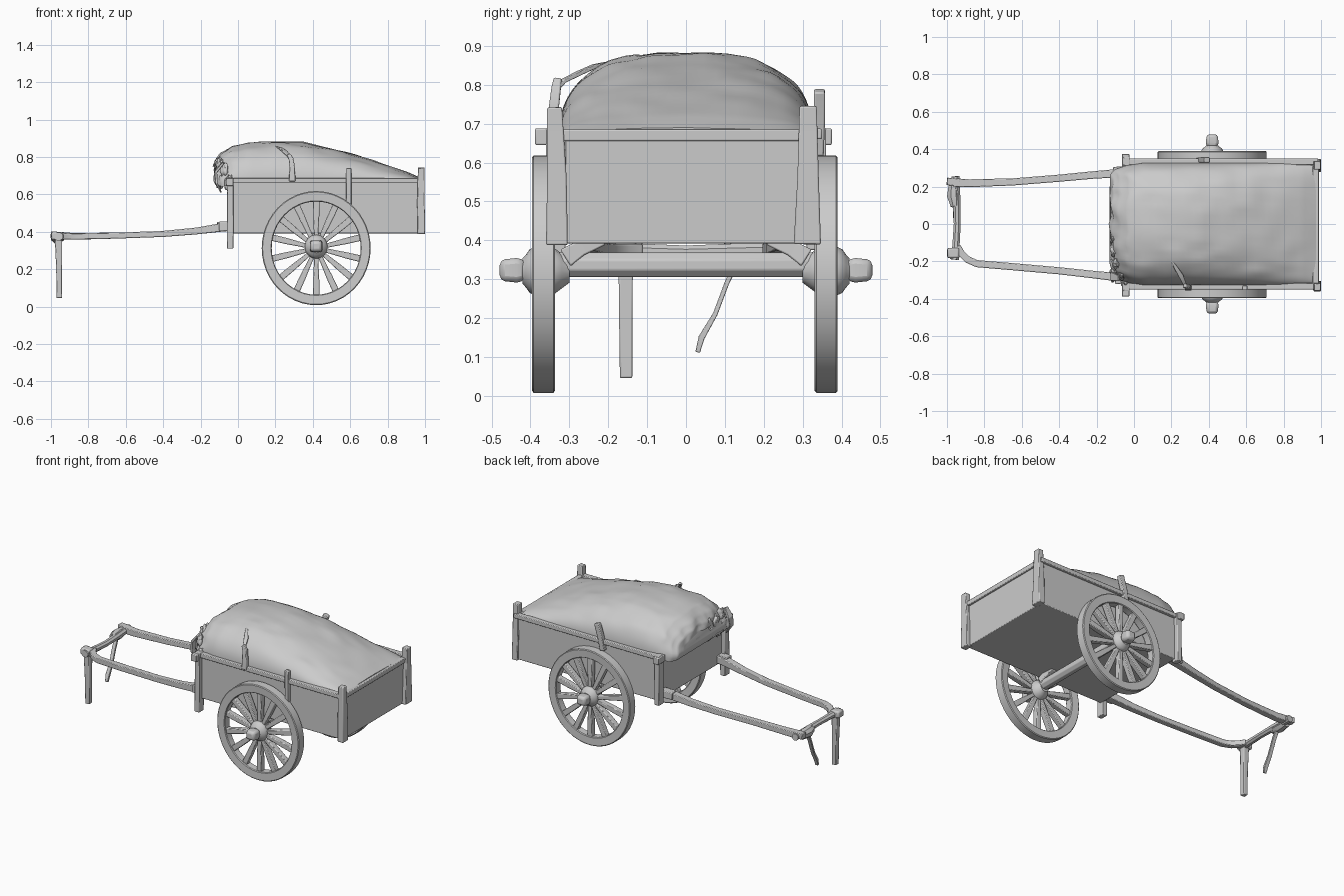
import bpy, bmesh, random
from math import sin, cos, pi, copysign
from mathutils import Vector, noise

random.seed(4)


def finish(name, bm, angle=0.6, bevel=0.0):
    bmesh.ops.recalc_face_normals(bm, faces=bm.faces[:])
    me = bpy.data.meshes.new(name)
    bm.to_mesh(me)
    bm.free()
    ob = bpy.data.objects.new(name, me)
    bpy.context.collection.objects.link(ob)
    if bevel:
        m = ob.modifiers.new("worn_edges", 'BEVEL')
        m.width, m.segments = bevel, 2
    bpy.ops.object.select_all(action='DESELECT')
    ob.select_set(True)
    bpy.context.view_layer.objects.active = ob
    bpy.ops.object.shade_smooth_by_angle(angle=angle)
    return ob


def box(name, x, y, z, bevel=0.004):
    """Block from (min, max) pairs on each axis."""
    bm = bmesh.new()
    bmesh.ops.create_cube(bm, size=1)
    for v in bm.verts:
        v.co = [(a + b) / 2 + (b - a) * c for (a, b), c in zip((x, y, z), v.co)]
    return finish(name, bm, bevel=bevel)


def loft(bm, rings):
    rows = [[bm.verts.new(p) for p in r] for r in rings]
    n = len(rows[0])
    for a, b in zip(rows, rows[1:]):
        for i in range(n):
            bm.faces.new((a[i], a[(i + 1) % n], b[(i + 1) % n], b[i]))
    bm.faces.new(rows[0])
    bm.faces.new(rows[-1][::-1])


def sweep(bm, pts, sizes, ref, sides=4):
    """Beam along pts; sizes are (across, along ref) full widths."""
    pts = [Vector(p) for p in pts]
    rings = []
    for i, p in enumerate(pts):
        t = (pts[min(i + 1, len(pts) - 1)] - pts[max(i - 1, 0)]).normalized()
        a = t.cross(Vector(ref)).normalized()
        b = a.cross(t)
        w, h = sizes[i] if isinstance(sizes, list) else sizes
        k = 0.7071 if sides == 4 else 0.5
        rings.append([p + a * w * k * cos(q) + b * h * k * sin(q)
                      for q in [2 * pi * (j + 0.5) / sides for j in range(sides)]])
    loft(bm, rings)


def beam(name, pts, sizes, ref=(0, 0, 1), sides=4, bevel=0.004):
    bm = bmesh.new()
    sweep(bm, pts, sizes, ref, sides)
    return finish(name, bm, bevel=bevel)


WX = 0.955  # wheels are slightly taller than long


def lathe(bm, prof, cx, cz, n, closed=False):
    """Spin (radius, y) profile about the wheel axis."""
    rows = [[bm.verts.new((cx + WX * r * cos(2 * pi * i / n), y, cz + r * sin(2 * pi * i / n)))
             for i in range(n)] for r, y in prof]
    pairs = list(zip(rows, rows[1:])) + ([(rows[-1], rows[0])] if closed else [])
    for a, b in pairs:
        for i in range(n):
            j = (i + 1) % n
            bm.faces.new((a[i], a[j], b[j], b[i]))
    if not closed:
        bm.faces.new(rows[0])
        bm.faces.new(rows[-1])


# Wheels, hubs and axle
CX, CZ = 0.418, 0.313
for s, side in ((-1, "front"), (1, "back")):
    off = -0.003
    bm = bmesh.new()
    lathe(bm, [(0.305, s * 0.338 + off), (0.305, s * 0.389 + off), (0.3, s * 0.393 + off),
               (0.253, s * 0.391 + off), (0.249, s * 0.386 + off), (0.249, s * 0.343 + off),
               (0.253, s * 0.338 + off), (0.3, s * 0.334 + off)], CX, CZ, 48, True)
    finish(side + "_wheel_rim", bm)
    bm = bmesh.new()
    for i in range(14):
        a = 2 * pi * (i + 0.5) / 14
        d = Vector((WX * cos(a), 0, sin(a)))
        c = Vector((CX, s * 0.367, CZ))
        sweep(bm, [c + d * r for r in (0.04, 0.1, 0.17, 0.255)],
              [(0.022, 0.034), (0.026, 0.036), (0.033, 0.034), (0.035, 0.032)], (0, 1, 0))
    finish(side + "_wheel_spokes", bm, bevel=0.004)
    bm = bmesh.new()
    lathe(bm, [(0.03, s * 0.3), (0.045, s * 0.32), (0.06, s * 0.34), (0.064, s * 0.385),
               (0.056, s * 0.402), (0.042, s * 0.412), (0.033, s * 0.42)], CX, CZ + 0.008, 16)
    finish(side + "_wheel_hub", bm)
    beam(side + "_axle_nut", [(CX, s * 0.41, CZ + 0.01), (CX, s * 0.435, CZ + 0.01), (CX, s * 0.479, CZ + 0.01)],
         [(0.055, 0.05), (0.068, 0.063), (0.058, 0.054)], bevel=0.014)
    # bolster between axle and bed
    beam(side + "_axle_bolster", [(CX, s * 0.31, 0.355), (CX, s * 0.27, 0.38), (CX, s * 0.21, 0.398)],
         [(0.07, 0.05), (0.06, 0.04), (0.05, 0.02)])
beam("axle", [(CX, -0.34, 0.337), (CX, 0.34, 0.337)], (0.065, 0.068), sides=8)

# Cart bed
box("bed_floor", (-0.03, 0.975), (-0.325, 0.32), (0.392, 0.415))
box("tail_board", (0.955, 0.975), (-0.32, 0.32), (0.40, 0.675))
box("head_board", (-0.035, -0.012), (-0.32, 0.32), (0.395, 0.67))
box("tail_rail", (0.955, 0.988), (-0.32, 0.31), (0.655, 0.685))
box("head_rail", (-0.065, -0.025), (-0.388, 0.375), (0.645, 0.688))
for s, side in ((-1, "front"), (1, "back")):
    box(side + "_side_board", (-0.03, 0.98), sorted((s * 0.308, s * 0.332)), (0.392, 0.672))
    box(side + "_top_rail", (-0.05, 0.985), sorted((s * 0.315, s * 0.35)), (0.66, 0.687))
    beam(side + "_head_post", [(-0.042, s * 0.335, 0.31 if s < 0 else 0.375), (-0.04, s * 0.335, 0.69)],
         (0.034, 0.05), ref=(0, 1, 0))
beam("front_tail_post", [(0.98, -0.332, 0.388), (0.978, -0.332, 0.56), (0.98, -0.338, 0.742)],
     [(0.04, 0.056), (0.04, 0.05), (0.036, 0.038)], ref=(0, 1, 0))
beam("back_tail_post", [(0.98, 0.312, 0.39), (0.978, 0.314, 0.56), (0.98, 0.314, 0.745)],
     [(0.04, 0.07), (0.04, 0.055), (0.036, 0.044)], ref=(0, 1, 0))
# uneven side stakes
beam("front_rear_stake", [(0.592, -0.34, 0.54), (0.592, -0.342, 0.742)], (0.028, 0.024), ref=(0, 1, 0))
beam("front_bent_stake", [(0.29, -0.342, 0.67), (0.29, -0.34, 0.74), (0.284, -0.334, 0.79), (0.27, -0.33, 0.814)],
     [(0.034, 0.03), (0.03, 0.026), (0.026, 0.024), (0.02, 0.02)], ref=(0, 1, 0))
beam("back_stake", [(0.35, 0.34, 0.62), (0.365, 0.343, 0.7), (0.39, 0.343, 0.785)], (0.034, 0.028), ref=(0, 1, 0))

# Pulling shafts, handle bar, prop leg and strap
beam("back_shaft", [(0.02, 0.282, 0.432), (-0.08, 0.272, 0.425), (-0.22, 0.262, 0.405), (-0.4, 0.245, 0.389),
                    (-0.65, 0.225, 0.38), (-0.88, 0.218, 0.376), (-0.965, 0.222, 0.38)],
     [(0.05, 0.05), (0.045, 0.045), (0.04, 0.036), (0.038, 0.032), (0.038, 0.032), (0.042, 0.036), (0.045, 0.04)])
beam("front_shaft", [(0.02, -0.295, 0.432), (-0.08, -0.285, 0.425), (-0.22, -0.27, 0.405), (-0.4, -0.25, 0.389),
                     (-0.65, -0.228, 0.38), (-0.84, -0.212, 0.376), (-0.89, -0.19, 0.375), (-0.925, -0.155, 0.375),
                     (-0.945, -0.12, 0.375)],
     [(0.05, 0.05), (0.045, 0.045), (0.04, 0.036), (0.038, 0.032)] + [(0.038, 0.032)] * 5)
beam("back_shaft_block", [(-0.11, 0.28, 0.43), (-0.03, 0.285, 0.43)], (0.05, 0.045))
beam("front_shaft_block", [(-0.1, -0.295, 0.43), (-0.02, -0.3, 0.43)], (0.05, 0.05))
beam("handle_bar", [(-0.955, 0.255, 0.375), (-0.948, 0.12, 0.372), (-0.945, 0, 0.37), (-0.952, -0.12, 0.373),
                    (-0.96, -0.19, 0.375)],
     [(0.045, 0.045), (0.045, 0.042), (0.04, 0.036), (0.042, 0.04), (0.055, 0.045)], sides=8, bevel=0)
beam("back_shaft_end", [(-1.0, 0.228, 0.384), (-0.93, 0.222, 0.38)], (0.04, 0.036))
beam("bar_wrap", [(-0.965, 0.21, 0.37), (-0.965, 0.15, 0.368), (-0.957, 0.095, 0.37)],
     [(0.055, 0.05), (0.075, 0.064), (0.05, 0.045)], sides=8, bevel=0)
beam("leg_joint_block", [(-0.998, -0.155, 0.38), (-0.935, -0.155, 0.376)], (0.055, 0.045), bevel=0.01)
beam("prop_leg", [(-0.955, -0.154, 0.046), (-0.956, -0.155, 0.2), (-0.96, -0.155, 0.385)],
     [(0.03, 0.032), (0.032, 0.034), (0.04, 0.038)], ref=(0, 1, 0))
beam("hanging_strap", [(-0.96, 0.14, 0.365), (-0.958, 0.105, 0.29), (-0.956, 0.075, 0.21), (-0.955, 0.04, 0.15),
                       (-0.955, 0.03, 0.112)],
     [(0.024, 0.014), (0.024, 0.012), (0.024, 0.012), (0.026, 0.016), (0.018, 0.012)], ref=(0, 1, 0), bevel=0.002)

# Cloth-covered load: stations of x, top z, bottom z, half width
stations = [(-0.122, 0.755, 0.68, 0.20), (-0.115, 0.79, 0.655, 0.265), (-0.085, 0.825, 0.645, 0.295),
            (-0.03, 0.862, 0.655, 0.315), (0.05, 0.882, 0.665, 0.327), (0.2, 0.888, 0.665, 0.328),
            (0.35, 0.88, 0.665, 0.328), (0.5, 0.852, 0.665, 0.328), (0.65, 0.81, 0.665, 0.328),
            (0.8, 0.759, 0.665, 0.328), (0.9, 0.724, 0.665, 0.325), (0.972, 0.692, 0.665, 0.315)]
rings, N, SUB = [], 40, 5
for k in range((len(stations) - 1) * SUB + 1):
    i = min(k // SUB, len(stations) - 2)
    f = k / SUB - i
    x, zt, zb, w = [a + (b - a) * f for a, b in zip(stations[i], stations[i + 1])]
    ring = []
    for j in range(N + 1):
        c, sn = cos(pi * j / N), max(sin(pi * j / N), 0)
        p = Vector((x, copysign(w * abs(c) ** 0.78, c), zb + (zt - zb) * sn ** 0.85))
        amp = min(1, (zt - zb) / 0.15) * sn ** 0.5
        p.z += amp * (0.008 * noise.noise(p * 9) + 0.006 * noise.noise(Vector((p.x * 7, p.y * 20, p.z * 9)))) - 0.003
        if x < 0:
            p.x += 0.022 * noise.noise(Vector((p.y * 16, p.z * 14, 2)))
        ring.append(p)
    rings.append(ring)
bm = bmesh.new()
loft(bm, rings)
finish("cloth_cover", bm, angle=1.0)

# Torn, bunched cloth at the front corner
for i in range(8):
    bm = bmesh.new()
    y = -0.31 + 0.033 * i
    z = (0.66, 0.73, 0.69, 0.76, 0.67, 0.74, 0.70, 0.73)[i]
    bmesh.ops.create_icosphere(bm, subdivisions=3, radius=1)
    r = [random.uniform(0.018, 0.03), random.uniform(0.02, 0.035), random.uniform(0.03, 0.055)]
    for v in bm.verts:
        q = v.co * (1 + 0.6 * noise.noise(v.co * 1.7 + Vector((i * 5, 0, 0))))
        v.co = Vector((-0.098 + 0.05 * max(0, -0.24 - y) / 0.07, y, z)) + Vector(a * b for a, b in zip(q, r))
    finish("bunched_cloth_%d" % (i + 1), bm, angle=1.0)
for i, (y, zl) in enumerate(((-0.29, 0.61), (-0.22, 0.63), (-0.1, 0.63), (0.05, 0.64))):
    beam("cloth_tatter_%d" % (i + 1), [(-0.08, y, 0.77), (-0.118, y + 0.01, 0.72), (-0.115, y - 0.005, 0.66),
                                       (-0.09, y + 0.01, zl)],
         [(0.03, 0.012), (0.045, 0.014), (0.035, 0.012), (0.01, 0.006)], ref=(1, 0, 0), bevel=0.002)
# Loose torn strip rising from the bent stake
beam("torn_strip", [(0.28, -0.333, 0.79), (0.268, -0.315, 0.81), (0.25, -0.275, 0.83), (0.225, -0.235, 0.848),
                    (0.2, -0.195, 0.857)],
     [(0.018, 0.01), (0.02, 0.01), (0.026, 0.01), (0.02, 0.01), (0.008, 0.008)], bevel=0.002)
